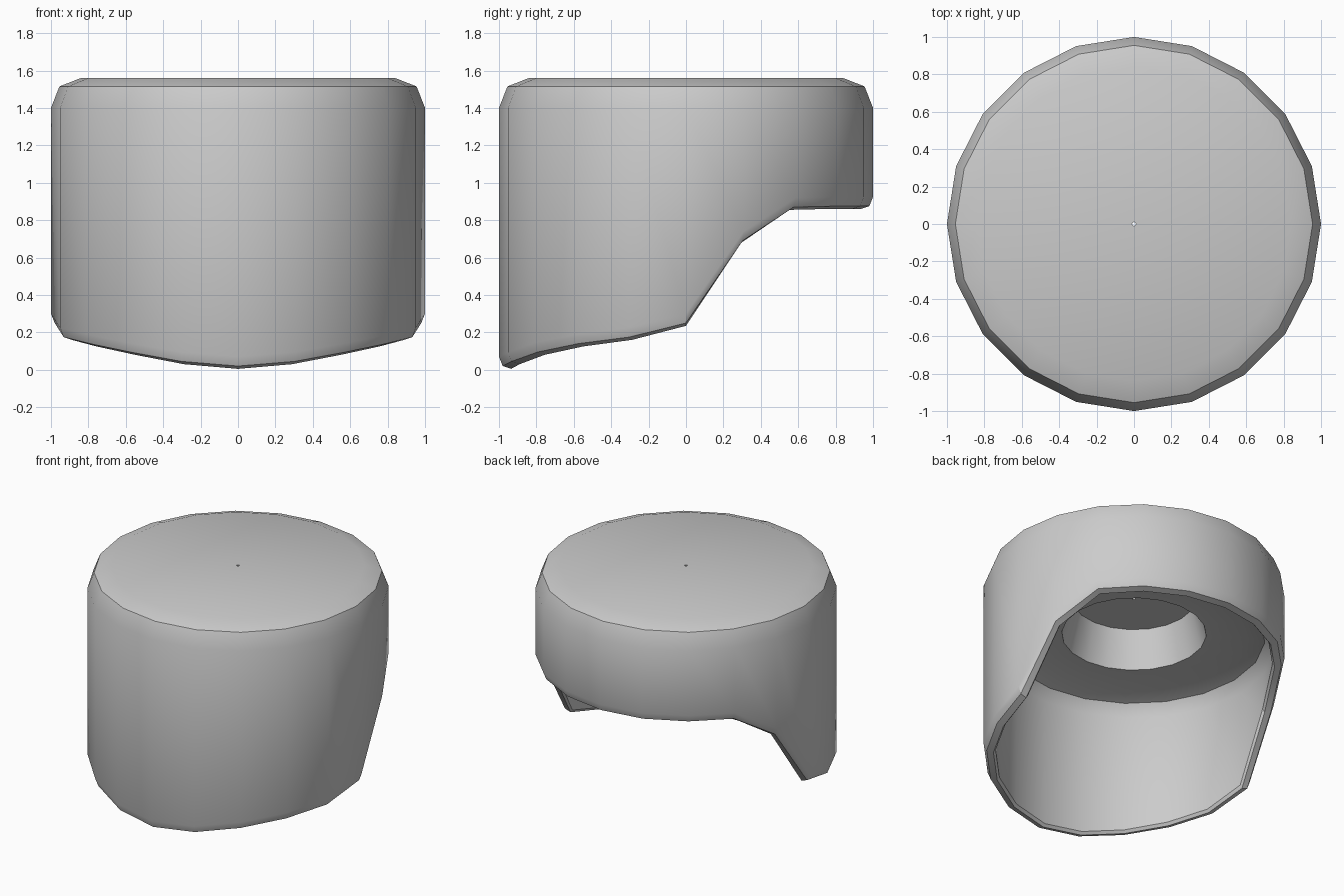
import bpy, bmesh, math

if "Cube" in bpy.data.objects:
    bpy.data.objects.remove(bpy.data.objects["Cube"])

SIDES = 20

# Height of the lower rim, from the front (-y) round to the back (+y)
RIM = [0.02, 0.045, 0.095, 0.14, 0.175, 0.25, 0.69, 0.87, 0.875, 0.875, 0.875]

# Fixed sections of the profile: (radius, z)
UPPER_OUTSIDE = [(0.01, 1.56), (0.84, 1.56), (0.955, 1.515), (1.0, 1.4)]
INSIDE = [(0.92, 0.96), (0.87, 1.04), (0.75, 1.07), (0.48, 1.07), (0.41, 1.34), (0.01, 1.34)]
# Bevelled lip, with z relative to the rim height
LIP = [(1.0, 0.05), (0.98, 0.0), (0.935, -0.015), (0.92, 0.005)]


def profile(rim_z):
    return UPPER_OUTSIDE + [(r, rim_z + dz) for r, dz in LIP] + INSIDE


def build_cap():
    bm = bmesh.new()
    rings = []
    for i in range(SIDES):
        a = 2 * math.pi * i / SIDES
        rim_z = RIM[min(i, SIDES - i)]
        rings.append([bm.verts.new((r * math.sin(a), -r * math.cos(a), z))
                      for r, z in profile(rim_z)])
    # Join neighbouring profiles into a closed shell with a pinhole centre
    n = len(rings[0])
    for i in range(SIDES):
        p, q = rings[i], rings[(i + 1) % SIDES]
        for j in range(n):
            k = (j + 1) % n
            bm.faces.new((p[j], p[k], q[k], q[j]))
    bmesh.ops.recalc_face_normals(bm, faces=bm.faces)
    mesh = bpy.data.meshes.new("hollow_cap")
    bm.to_mesh(mesh)
    bm.free()
    obj = bpy.data.objects.new("hollow_cap", mesh)
    bpy.context.collection.objects.link(obj)
    return obj


cap = build_cap()

# Smooth walls, crisp rim and chamfer
bpy.context.view_layer.objects.active = cap
cap.select_set(True)
bpy.ops.object.shade_smooth_by_angle(angle=math.radians(35))
